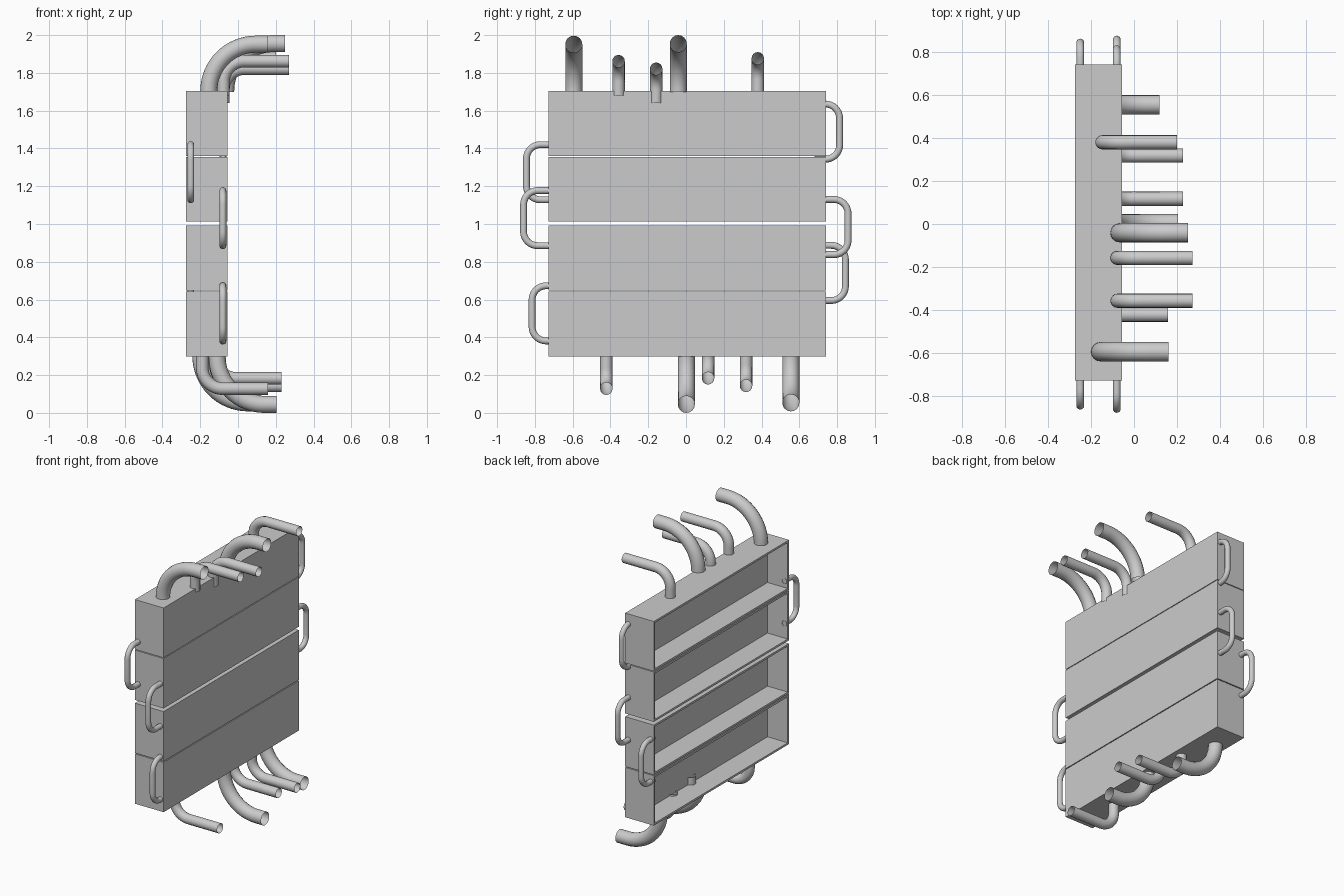
import bpy, bmesh, math
from mathutils import Vector

if "Cube" in bpy.data.objects:
    bpy.data.objects.remove(bpy.data.objects["Cube"])

X0, X1, Y0, Y1, H = -0.274, -0.056, -0.729, 0.741, 0.343
FLOOR, WALL = -0.12, 0.014


def tray(name, z):
    """Shallow box whose cavity opens towards -x."""
    bm = bmesh.new()
    bmesh.ops.create_cube(bm, size=1)
    for v in bm.verts:
        v.co = Vector((X1 if v.co.x > 0 else X0, Y1 if v.co.y > 0 else Y0, z + H if v.co.z > 0 else z))
    bm.normal_update()
    face = next(f for f in bm.faces if f.normal.x < -0.9)
    bmesh.ops.inset_region(bm, faces=[face], thickness=WALL, use_even_offset=True)
    # push the inset face inwards, keeping the rim flat
    res = bmesh.ops.extrude_discrete_faces(bm, faces=[face])
    for v in res["faces"][0].verts:
        v.co.x = FLOOR
    bmesh.ops.recalc_face_normals(bm, faces=bm.faces)
    me = bpy.data.meshes.new(name)
    bm.to_mesh(me)
    bm.free()
    bpy.context.collection.objects.link(bpy.data.objects.new(name, me))


def rounded(corners, r, n=10):
    """Path through the corner points with a circular fillet at each right-angled inner corner."""
    pts = [Vector(p) for p in corners]
    out = [pts[0]]
    for a, b, c in zip(pts, pts[1:], pts[2:]):
        u, w = (a - b).normalized(), (c - b).normalized()
        for i in range(n + 1):
            t = math.pi / 2 * i / n
            out.append(b + u * r * (1 - math.sin(t)) + w * r * (1 - math.cos(t)))
    return out + [pts[-1]]


def tube(name, path, radius):
    """Open-ended round tube along a path."""
    cu = bpy.data.curves.new(name, 'CURVE')
    cu.dimensions = '3D'
    cu.bevel_depth, cu.bevel_resolution = radius, 6
    sp = cu.splines.new('POLY')
    sp.points.add(len(path) - 1)
    for p, co in zip(sp.points, path):
        p.co = (*co, 1)
    ob = bpy.data.objects.new(name, cu)
    bpy.context.collection.objects.link(ob)
    bpy.ops.object.select_all(action='DESELECT')
    ob.select_set(True)
    bpy.context.view_layer.objects.active = ob
    bpy.ops.object.convert(target='MESH')
    bpy.ops.object.shade_smooth_by_angle()


# four stacked trays
for i, z in enumerate((0.299, 0.648, 1.013, 1.361)):
    tray(f"tray_{i + 1}", z)

# side loop handles: side, x, tip distance, bottom z
R = 0.018
for i, (s, x, tip, z) in enumerate((
        (-1, -0.25, 0.863, 1.11), (-1, -0.08, 0.878, 0.867), (-1, -0.08, 0.833, 0.363),
        (1, -0.08, 0.831, 1.325), (1, -0.08, 0.876, 0.82), (1, -0.25, 0.862, 0.577))):
    a, b, lo, hi = s * (tip - 0.15), s * (tip - R), z + R, z + 0.328 - R
    tube(f"side_handle_{i + 1}", rounded([(x, a, lo), (x, b, lo), (x, b, hi), (x, a, hi)], 0.075), R)

# elbow pipes: y, x of riser, z of outlet, direction towards the trays
small = ((-0.357, -0.077, 1.862, -1), (-0.158, -0.077, 1.822, -1), (0.38, -0.147, 1.877, -1),
         (-0.422, -0.189, 0.128, 1), (0.117, -0.119, 0.183, 1), (0.318, -0.119, 0.143, 1))
large = ((-0.594, -0.155, 1.952, -1), (-0.041, -0.065, 1.955, -1),
         (0.002, -0.11, 0.045, 1), (0.555, -0.197, 0.053, 1))
for kind, items, r, bend, rise, run in (("small", small, 0.033, 0.11, 0.182, 0.348),
                                        ("large", large, 0.045, 0.25, 0.255, 0.315)):
    for i, (y, x, z, d) in enumerate(items):
        path = rounded([(x, y, z + d * rise), (x, y, z), (x + run, y, z)], bend, 16)
        tube(f"{kind}_elbow_pipe_{i + 1}", path, r)
